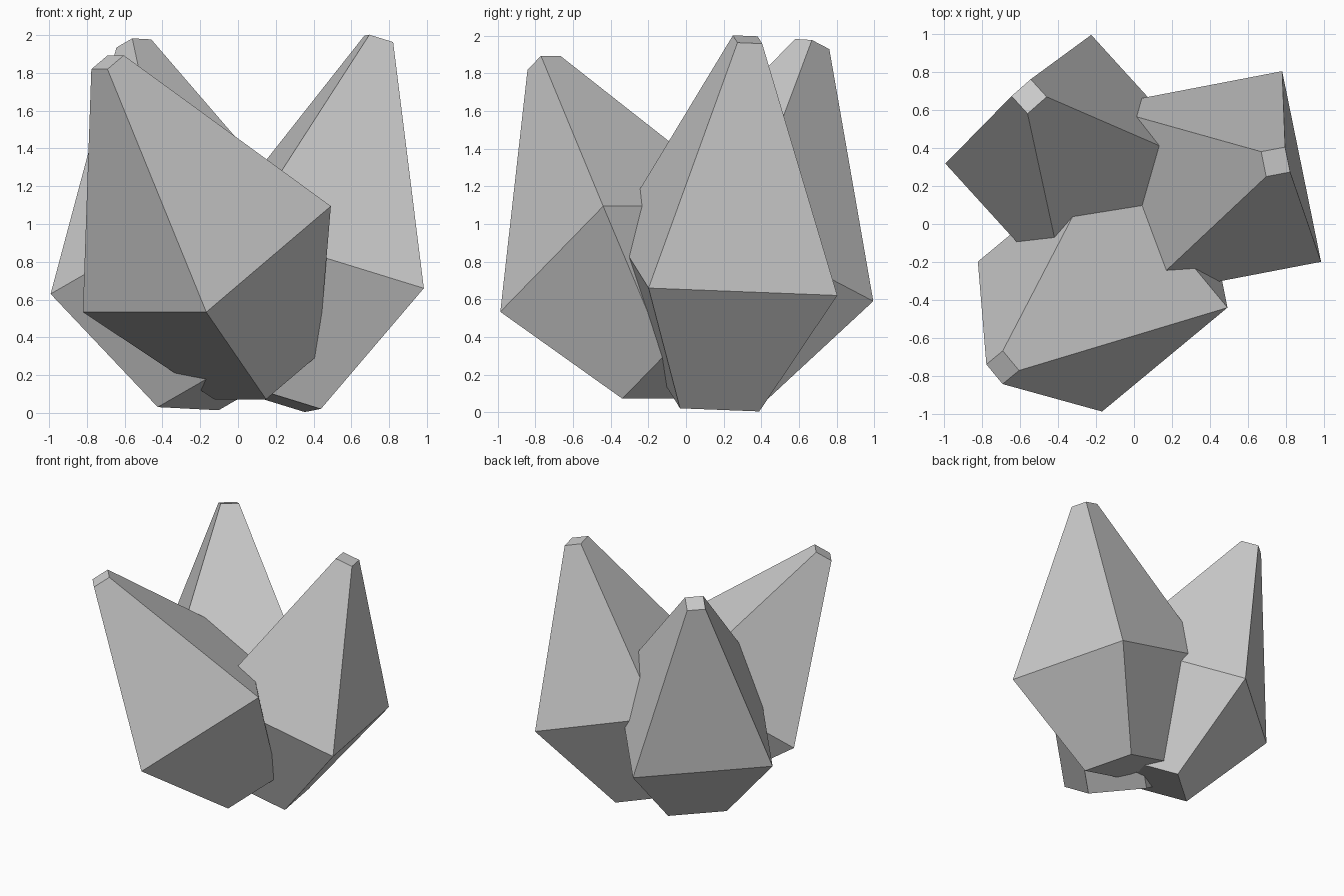
import bpy, bmesh
from mathutils import Vector

if "Cube" in bpy.data.objects:
    bpy.data.objects.remove(bpy.data.objects["Cube"])

# (distance along axis, half width) of the base, widest girdle and blunt tip
RINGS = [(0.0, 0.215), (0.746, 0.512), (1.992, 0.067)]


def crystal(name, base, tip, side):
    """Four-sided crystal from base centre to tip centre; side = direction of its outer edge."""
    base = Vector(base)
    axis = (Vector(tip) - base).normalized()
    side = Vector(side)
    side = (side - axis * side.dot(axis)).normalized()
    out = axis.cross(side)

    bm = bmesh.new()
    rings = []
    for dist, half in RINGS:
        centre = base + axis * dist
        rings.append([bm.verts.new(centre + (side * a + out * b) * half)
                      for a, b in ((-1, -1), (1, -1), (1, 1), (-1, 1))])
    # side facets
    for low, high in zip(rings, rings[1:]):
        for i in range(4):
            j = (i + 1) % 4
            bm.faces.new((low[i], low[j], high[j], high[i]))
    # flat base and tip
    bm.faces.new(rings[0][::-1])
    bm.faces.new(rings[-1])
    bmesh.ops.recalc_face_normals(bm, faces=bm.faces)

    mesh = bpy.data.meshes.new(name)
    bm.to_mesh(mesh)
    bm.free()
    obj = bpy.data.objects.new(name, mesh)
    bpy.context.collection.objects.link(obj)
    return obj


# Cluster of three crystals leaning away from a shared root
crystal("crystal_right", (0.194, 0.140, 0.075), (0.745, 0.327, 1.980), (0.200, -0.979, 0.039))
crystal("crystal_back_left", (-0.129, 0.083, 0.100), (-0.551, 0.670, 1.953), (0.749, 0.661, -0.039))
crystal("crystal_front_left", (0.150, -0.058, 0.190), (-0.690, -0.754, 1.855), (0.638, -0.770, 0.0))
